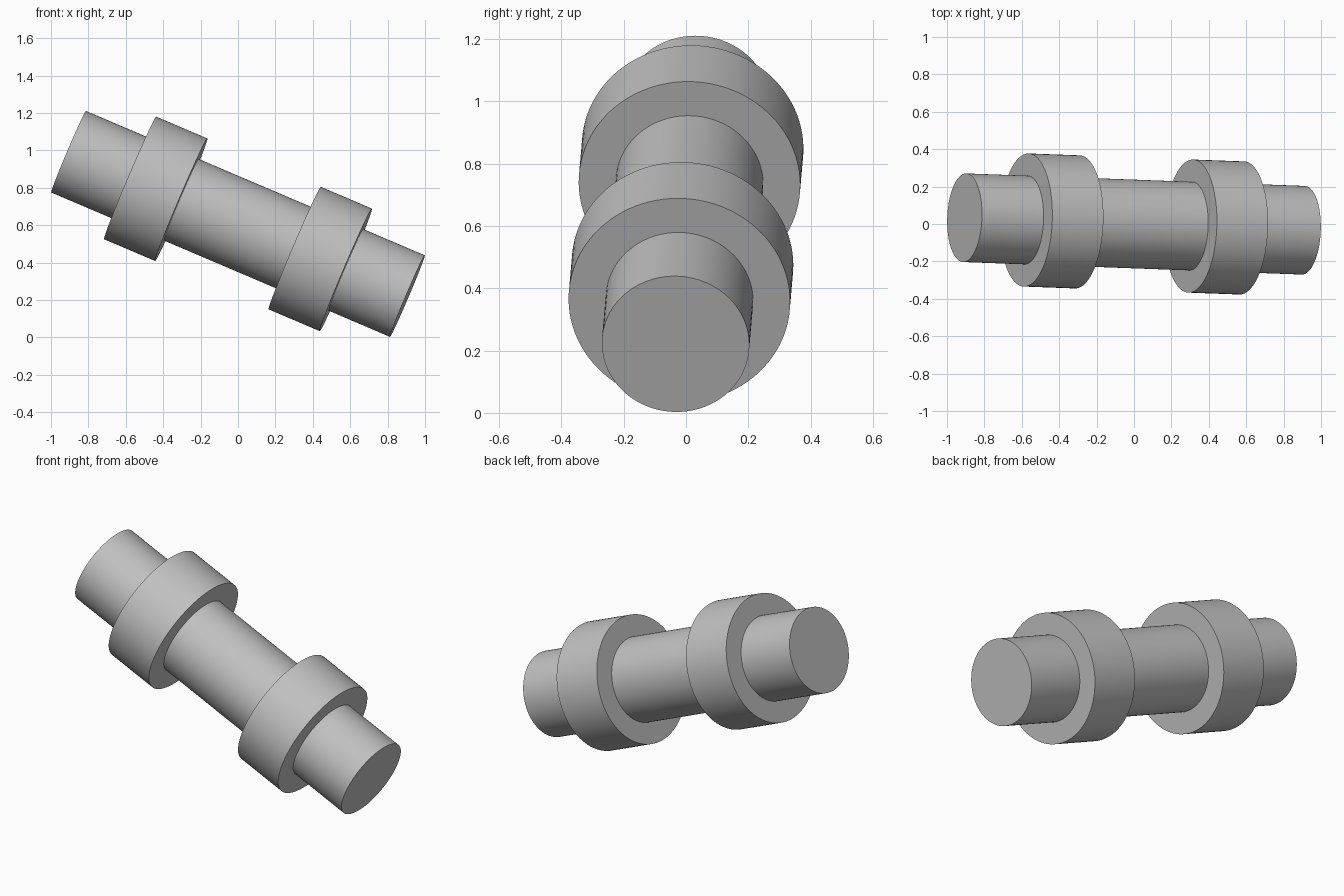
import bpy, bmesh, math
from mathutils import Vector, Matrix

cube = bpy.data.objects.get("Cube")
if cube:
    bpy.data.objects.remove(cube, do_unlink=True)

# Plain grey material
grey = bpy.data.materials.new("light_grey")
grey.use_nodes = True
colour = (0.53, 0.53, 0.53, 1)
grey.diffuse_color = colour
grey.node_tree.nodes["Principled BSDF"].inputs["Base Color"].default_value = colour

SHAFT_R, COLLAR_R = 0.237, 0.356
HALF_LENGTH, COLLAR_OUT, COLLAR_IN = 0.985, 0.627, 0.33

# Half profile of the stepped shaft as (distance along axis, radius), then mirrored
half = [(HALF_LENGTH, 0), (HALF_LENGTH, SHAFT_R), (COLLAR_OUT, SHAFT_R),
        (COLLAR_OUT, COLLAR_R), (COLLAR_IN, COLLAR_R), (COLLAR_IN, SHAFT_R)]
profile = half + [(-d, r) for d, r in reversed(half)]

# Turn the profile around its axis
bm = bmesh.new()
verts = [bm.verts.new((r, 0, d)) for d, r in profile]
edges = [bm.edges.new(pair) for pair in zip(verts, verts[1:])]
bmesh.ops.spin(bm, geom=verts + edges, cent=(0, 0, 0), axis=(0, 0, 1),
               angle=math.tau, steps=96, use_duplicate=False)
bmesh.ops.remove_doubles(bm, verts=bm.verts, dist=0.0001)
bmesh.ops.recalc_face_normals(bm, faces=bm.faces)

# Tilt the axis and lift it off the ground
axis = Vector((1.814, -0.067, -0.773))
tilt = axis.to_track_quat('Z', 'Y').to_matrix().to_4x4()
bm.transform(Matrix.Translation((0, 0, 0.607)) @ tilt)

mesh = bpy.data.meshes.new("collared_shaft")
bm.to_mesh(mesh)
bm.free()
mesh.materials.append(grey)
shaft = bpy.data.objects.new("collared_shaft", mesh)
bpy.context.collection.objects.link(shaft)

# Smooth round walls, crisp steps
bpy.ops.object.select_all(action='DESELECT')
shaft.select_set(True)
bpy.context.view_layer.objects.active = shaft
bpy.ops.object.shade_smooth_by_angle(angle=math.radians(30))
